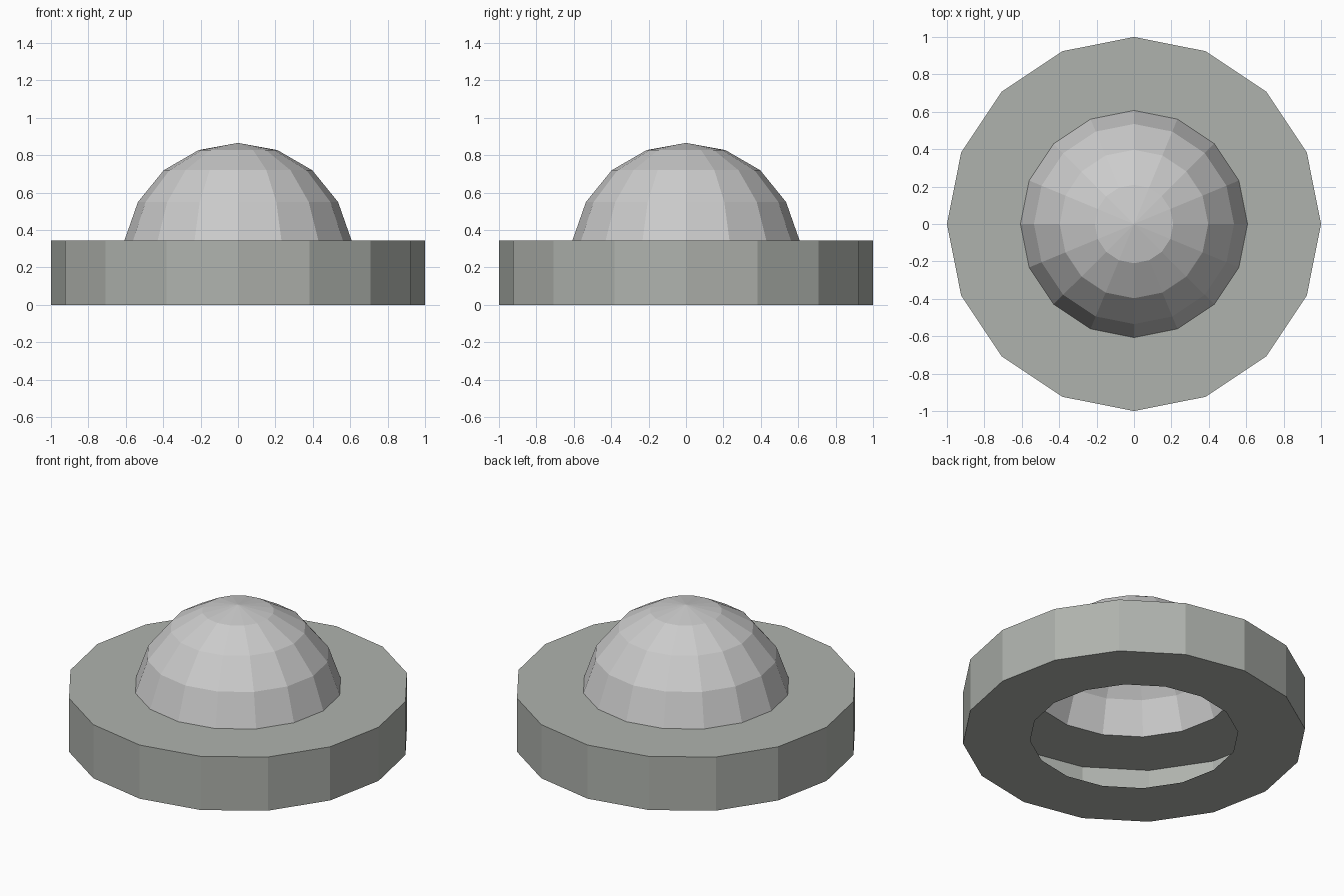
import bpy, bmesh
from math import cos, sin, tau

if "Cube" in bpy.data.objects:
    bpy.data.objects.remove(bpy.data.objects["Cube"])

SIDES = 16


def lathe(name, profile, color=None):
    """Revolve an (r, z) profile around z; r = 0 becomes a single pole."""
    bm = bmesh.new()
    rings = []
    for r, z in profile:
        count = SIDES if r > 0 else 1
        rings.append([bm.verts.new((r * cos(tau * i / SIDES), r * sin(tau * i / SIDES), z))
                      for i in range(count)])
    for a, b in zip(rings, rings[1:]):
        for i in range(SIDES):
            j = (i + 1) % SIDES
            if len(b) == 1:
                bm.faces.new((a[i], a[j], b[0]))
            else:
                bm.faces.new((a[i], a[j], b[j], b[i]))
    mesh = bpy.data.meshes.new(name)
    bm.to_mesh(mesh)
    bm.free()
    obj = bpy.data.objects.new(name, mesh)
    bpy.context.collection.objects.link(obj)
    if color:
        mat = bpy.data.materials.new(name + "_material")
        mat.diffuse_color = color
        mat.use_nodes = True
        mat.node_tree.nodes["Principled BSDF"].inputs["Base Color"].default_value = mat.diffuse_color
        mesh.materials.append(mat)
    return obj


# Hollow base ring: underside, outer wall and top, open towards the middle
lathe("base_ring", [(0.607, 0), (1, 0), (1, 0.345), (0.607, 0.345)],
      (0.43, 0.45, 0.42, 1))

# Open faceted dome sitting on the inner rim
lathe("dome", [(0.607, 0.345), (0.535, 0.55), (0.397, 0.72), (0.21, 0.828), (0, 0.866)])
